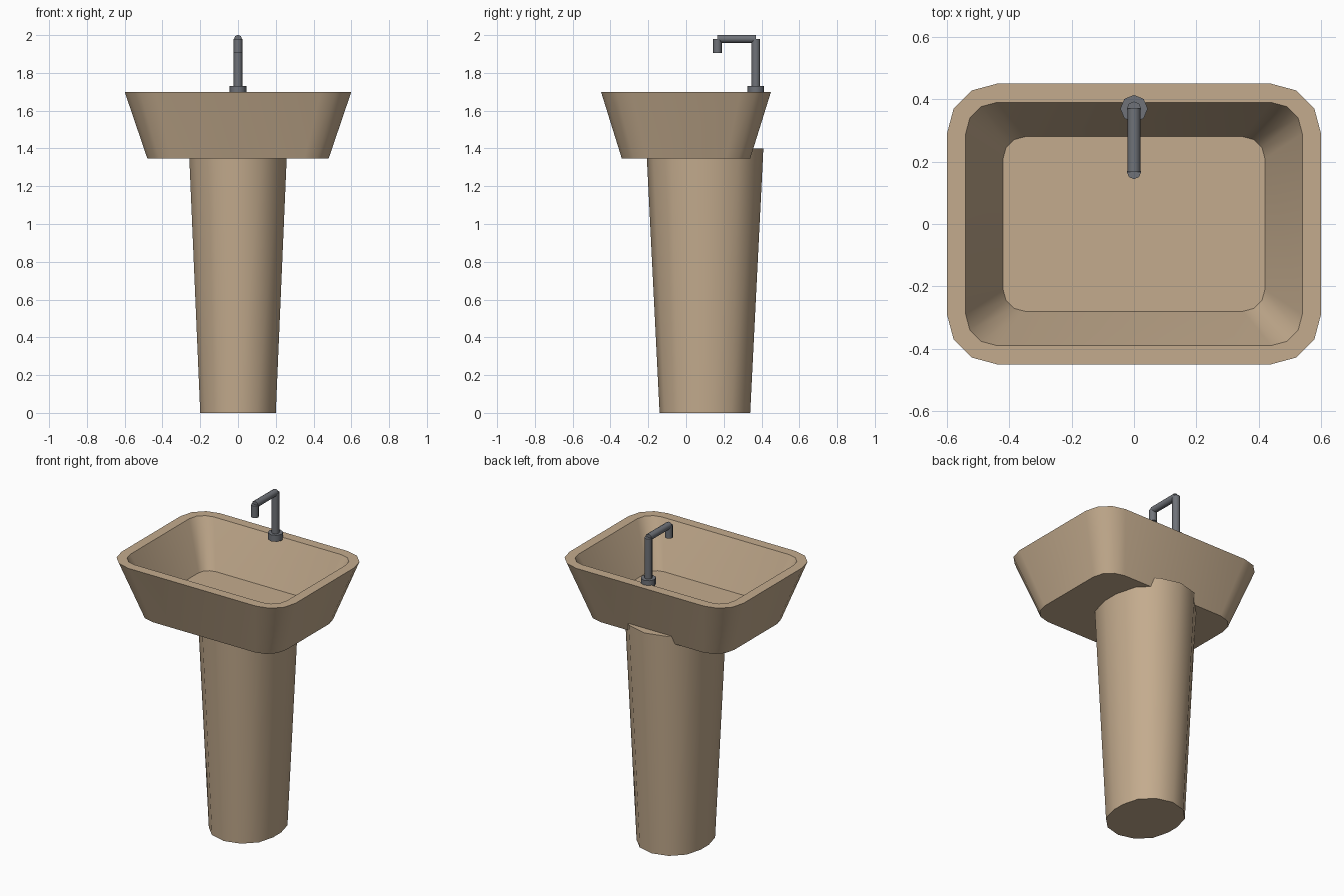
import bpy, bmesh, math
from mathutils import Vector

if "Cube" in bpy.data.objects:
    bpy.data.objects.remove(bpy.data.objects["Cube"])


def material(name, rgb):
    m = bpy.data.materials.new(name)
    m.diffuse_color = (*rgb, 1)
    m.use_nodes = True
    m.node_tree.nodes["Principled BSDF"].inputs["Base Color"].default_value = m.diffuse_color
    return m


ceramic = material("ceramic", (0.55, 0.41, 0.27))
metal = material("metal", (0.16, 0.17, 0.19))


def ring(hx, hy, r, z, cy=0.0, seg=3):
    """Rounded rectangle outline, half sizes hx and hy, corner radius r."""
    pts = []
    for q, (sx, sy) in enumerate([(1, 1), (-1, 1), (-1, -1), (1, -1)]):
        for i in range(seg + 1):
            a = math.radians(90 * (q + i / seg))
            pts.append(Vector((sx * (hx - r) + r * math.cos(a),
                               cy + sy * (hy - r) + r * math.sin(a), z)))
    return pts


def circle(p, axis, r, n=8):
    """Circle of n points around p, perpendicular to axis."""
    turn = axis.to_track_quat('Z', 'Y')
    return [p + turn @ Vector((r * math.sin(math.tau * i / n),
                               r * math.cos(math.tau * i / n), 0)) for i in range(n)]


def loft(name, rings, mat, angle=35):
    """Skin a list of rings and cap both ends."""
    bm = bmesh.new()
    loops = [[bm.verts.new(p) for p in pts] for pts in rings]
    n = len(loops[0])
    for a, b in zip(loops, loops[1:]):
        for i in range(n):
            j = (i + 1) % n
            bm.faces.new((a[i], a[j], b[j], b[i]))
    bm.faces.new(loops[0])
    bm.faces.new(loops[-1])
    bmesh.ops.remove_doubles(bm, verts=bm.verts, dist=1e-4)
    bmesh.ops.recalc_face_normals(bm, faces=bm.faces)
    me = bpy.data.meshes.new(name)
    bm.to_mesh(me)
    bm.free()
    for f in me.polygons:
        f.use_smooth = True
    me.set_sharp_from_angle(angle=math.radians(angle))
    me.materials.append(mat)
    ob = bpy.data.objects.new(name, me)
    bpy.context.collection.objects.link(ob)
    return ob


def tube(name, a, b, r):
    a, b = Vector(a), Vector(b)
    return loft(name, [circle(a, b - a, r), circle(b, b - a, r)], metal, 50)


# Tapered pedestal, set back under the bowl
loft("pedestal", [ring(0.20, 0.24, 0.20, 0, 0.1),
                  ring(0.26, 0.31, 0.26, 1.40, 0.1)], ceramic)

# Open basin: outside wall, rim, inside wall, floor
loft("basin", [ring(0.48, 0.34, 0.128, 1.347),
               ring(0.60, 0.45, 0.16, 1.70),
               ring(0.54, 0.39, 0.10, 1.70),
               ring(0.42, 0.28, 0.07, 1.425)], ceramic)

# Tap
tube("tap_base", (0, 0.37, 1.69), (0, 0.37, 1.73), 0.044)
tube("tap_post", (0, 0.37, 1.70), (0, 0.37, 1.98), 0.023)
tube("tap_spout", (0, 0.37, 1.98), (0, 0.167, 1.98), 0.021)
tube("tap_nozzle", (0, 0.167, 1.98), (0, 0.167, 1.905), 0.023)
